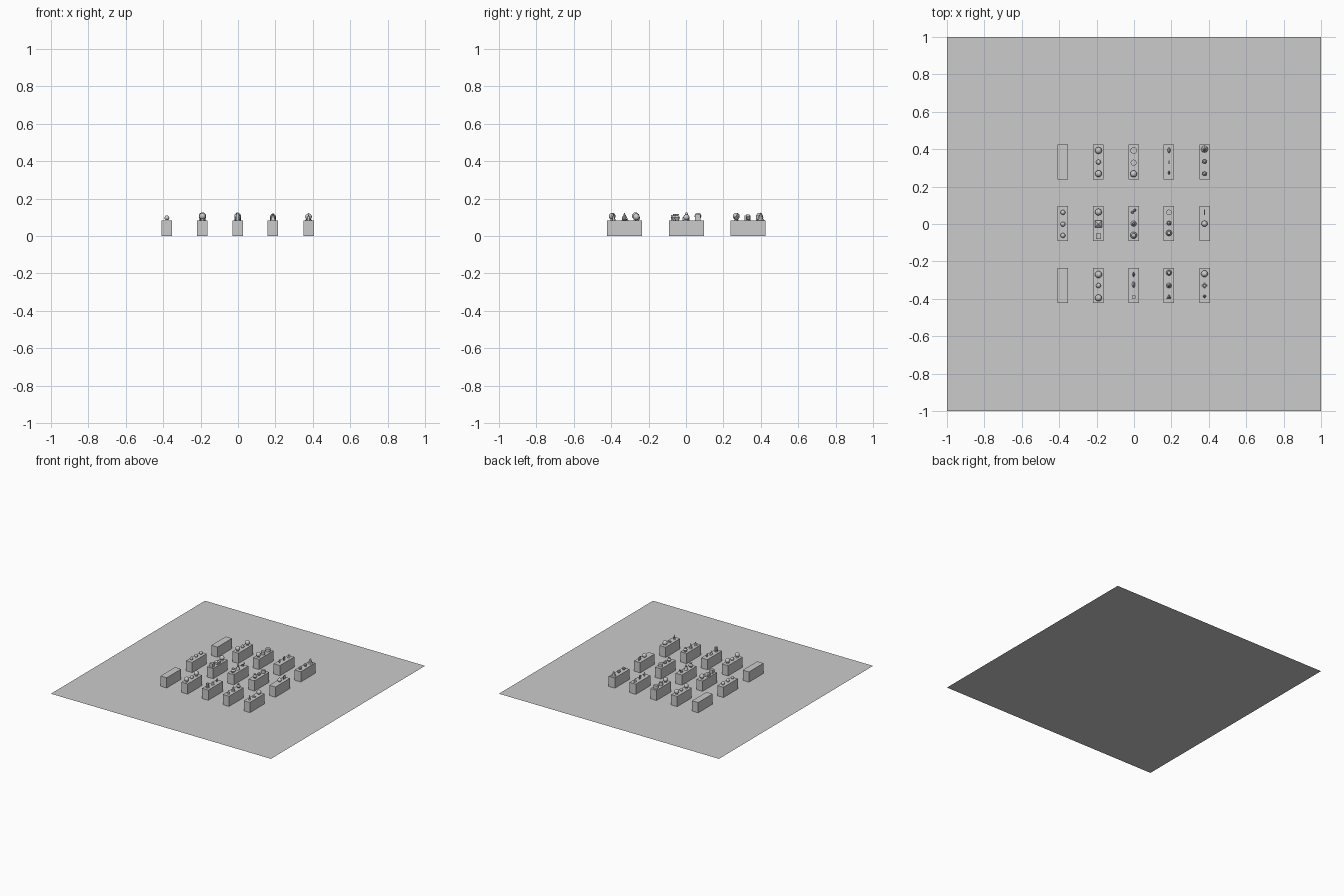
import bpy, math

if "Cube" in bpy.data.objects:
    bpy.data.objects.remove(bpy.data.objects["Cube"])

TOP = 0.084          # height of the pedestal tops
COLS = [-0.38, -0.19, -0.002, 0.187, 0.377]
ROWS = {'back': 0.331, 'middle': 0.002, 'front': -0.329}


def finish(name, scale=(1, 1, 1), rot=(0, 0, 0), smooth=True):
    o = bpy.context.object
    o.name = name
    o.scale = scale
    o.rotation_euler = rot
    if smooth:
        bpy.ops.object.shade_smooth_by_angle()
    return o


def box(name, x, y, z0, sx, sy, sz, rot=(0, 0, 0)):
    bpy.ops.mesh.primitive_cube_add(size=1, location=(x, y, z0 + sz / 2))
    return finish(name, (sx, sy, sz), rot, False)


def ball(name, x, y, z, r, scale=(1, 1, 1), seg=16):
    bpy.ops.mesh.primitive_uv_sphere_add(segments=seg, ring_count=seg // 2, radius=r, location=(x, y, z))
    return finish(name, scale)


def cone(name, x, y, z0, r1, r2, h, n=16, scale=(1, 1, 1), rot=(0, 0, 0)):
    bpy.ops.mesh.primitive_cone_add(vertices=n, radius1=r1, radius2=r2, depth=h, location=(x, y, z0 + h / 2))
    return finish(name, scale, rot)


def ring(name, x, y, z, R, r, rot=(0, 0, 0)):
    bpy.ops.mesh.primitive_torus_add(major_segments=20, minor_segments=8, major_radius=R,
                                     minor_radius=r, location=(x, y, z))
    return finish(name, (1, 1, 1), rot)


# Small exhibits, each standing on the pedestal top
def globe(x, y, r):
    cone('globe_foot', x, y, TOP, r * .6, r * .35, .007)
    ball('globe', x, y, TOP + .004 + r, r)


def sphere(x, y, r):
    ball('sphere', x, y, TOP + r, r)


def vase(x, y, r):
    cone('vase_base', x, y, TOP, r * .6, r, .014)
    cone('vase_shoulder', x, y, TOP + .014, r, r * .45, .012)
    cone('vase_neck', x, y, TOP + .026, r * .45, r * .6, .007)


def cylinder(x, y, r):
    cone('cylinder', x, y, TOP, r, r, .025)


def spire(x, y, r):
    cone('spire', x, y, TOP, r, 0, .033, 16, (.5, 1, 1))


def gem(x, y, r):
    cone('gem_lower', x, y, TOP, 0.002, r, .015, 4, (.5, 1, 1))
    cone('gem_upper', x, y, TOP + .015, r, 0, .02, 4, (.5, 1, 1))


def hoop(x, y, r):
    ring('hoop', x, y, TOP + r, r * .75, r * .25, (0, math.pi / 2, 0))


def flat_ring(x, y, r):
    ring('flat_ring', x, y, TOP + r * .3, r * .7, r * .3)


def rock(x, y, r):
    bpy.ops.mesh.primitive_ico_sphere_add(subdivisions=1, radius=r, location=(x, y, TOP + r * .85))
    finish('rock', (1, .95, .95), (.3, .2, .5), False)


def tree(x, y, r):
    for i in range(3):
        cone('tree_tier', x, y, TOP + .012 * i, r * (1 - .25 * i), r * .2 * (2 - i) / 2, .018, 8)


def pyramid(x, y, r):
    cone('pyramid', x, y, TOP, r, 0, .034, 3)


def stack(x, y, r):
    for i in range(5):
        box('stack_plate', x, y, TOP + .008 * i, 2 * r, 2 * r, .005)
    box('stack_core', x, y, TOP, r * 1.2, r * 1.2, .036)


def cube(x, y, r):
    box('cube', x, y, TOP, 2 * r, 2 * r, 2 * r)


def wedge_roof(x, y, r):
    box('house_body', x, y, TOP, 2 * r, 2 * r, .015)
    cone('house_roof', x, y, TOP + .015, r * 1.41, 0, .015, 4, rot=(0, 0, math.pi / 4))


def figure(x, y, r):
    cone('figure_body', x, y, TOP, r, r * .4, .028, 12)
    ball('figure_head', x, y, TOP + .034, r * .55, seg=12)


def panel(x, y, r):
    box('panel', x, y, TOP, .003, 2 * r, .03)


def twin_dots(x, y, r):
    for s in (-1, 1):
        ball('twin_ball', x + s * .007, y + s * .006, TOP + .017 + s * .006, r, seg=12)
    cone('twin_rod', x, y, TOP, .003, .003, .018, 8)


# Which exhibits stand on each pedestal: (kind, y offset, radius)
LAYOUT = {
    ('back', 1): [(globe, .062, .018), (sphere, 0, .013), (globe, -.062, .018)],
    ('back', 2): [(cylinder, .062, .018), (cylinder, -.003, .016), (globe, -.063, .018)],
    ('back', 3): [(spire, .063, .015), (panel, 0, .009), (gem, -.057, .013)],
    ('back', 4): [(tree, .069, .019), (rock, .003, .014), (rock, -.062, .014)],
    ('middle', 0): [(sphere, .06, .013), (sphere, -.003, .013), (sphere, -.063, .013)],
    ('middle', 1): [(globe, .062, .018), (wedge_roof, -.002, .018), (cube, -.067, .014)],
    ('middle', 2): [(twin_dots, .066, .007), (figure, 0, .015), (vase, -.062, .018)],
    ('middle', 3): [(cylinder, .06, .015), (rock, .003, .014), (vase, -.05, .016)],
    ('middle', 4): [(panel, .06, .015), (sphere, 0, .016)],
    ('front', 1): [(globe, .059, .019), (sphere, 0, .013), (globe, -.066, .018)],
    ('front', 2): [(gem, .059, .015), (spire, .005, .016), (stack, -.061, .009)],
    ('front', 3): [(vase, .069, .015), (tree, 0, .015), (pyramid, -.061, .014)],
    ('front', 4): [(sphere, .063, .018), (flat_ring, 0, .013), (figure, -.058, .008)],
}

# Floor sheet
bpy.ops.mesh.primitive_plane_add(size=2, location=(0, 0, 0))
bpy.context.object.name = 'floor'

# Pedestals with their exhibits
for row, y in ROWS.items():
    for i, x in enumerate(COLS):
        box('pedestal', x, y, 0, .056, .188, TOP)
        for kind, dy, r in LAYOUT.get((row, i), []):
            kind(x, y + dy, r)
